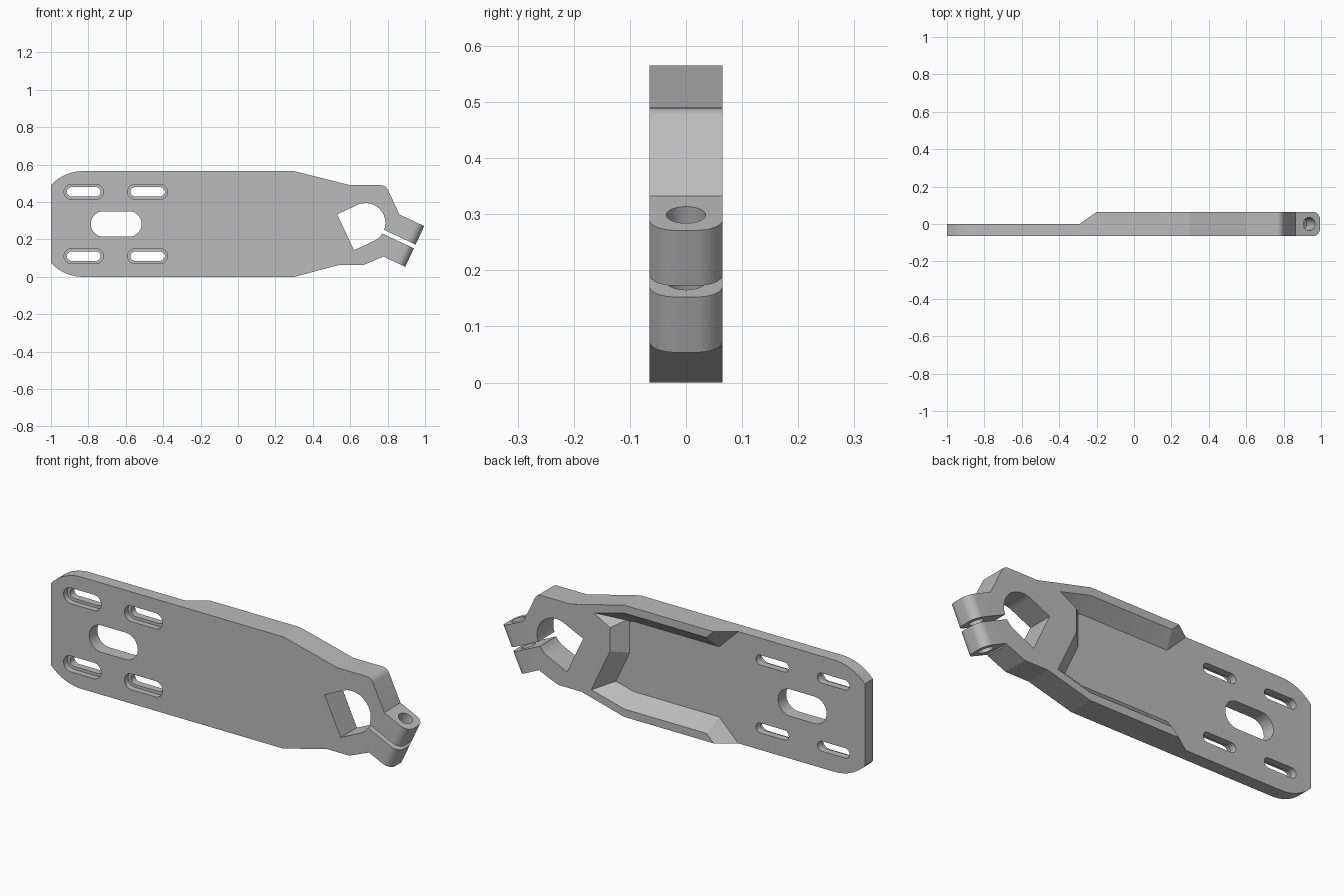
import bpy, bmesh, math
from mathutils import Vector, Matrix

cube = bpy.data.objects.get("Cube")
if cube:
    bpy.data.objects.remove(cube)

HALF = 0.065      # half the thickness
MID = 0.2825      # height of the long axis
TILT = math.radians(25)

metal = bpy.data.materials.new("plain_grey")
metal.use_nodes = True
metal.diffuse_color = (0.5, 0.5, 0.5, 1)
metal.node_tree.nodes["Principled BSDF"].inputs["Base Color"].default_value = (0.5, 0.5, 0.5, 1)


def loft(name, loops, matrix=None):
    """Solid through several (points, depth) loops; points lie in x and z, depth is y."""
    bm = bmesh.new()
    rings = [[bm.verts.new((p[0], depth, p[1])) for p in pts] for pts, depth in loops]
    for a, b in zip(rings, rings[1:]):
        for i in range(len(a)):
            j = (i + 1) % len(a)
            bm.faces.new((a[i], a[j], b[j], b[i]))
    bm.faces.new(rings[0])
    bm.faces.new(rings[-1])
    if matrix:
        bm.transform(matrix)
    bmesh.ops.recalc_face_normals(bm, faces=bm.faces)
    mesh = bpy.data.meshes.new(name)
    bm.to_mesh(mesh)
    bm.free()
    mesh.materials.append(metal)
    ob = bpy.data.objects.new(name, mesh)
    bpy.context.collection.objects.link(ob)
    return ob


def combine(target, tool, operation):
    mod = target.modifiers.new(operation.lower(), 'BOOLEAN')
    mod.operation, mod.solver, mod.object = operation, 'EXACT', tool
    bpy.context.view_layer.objects.active = target
    bpy.ops.object.modifier_apply(modifier=mod.name)
    bpy.data.objects.remove(tool)


def arc(cx, cz, r, start, end, n=16):
    steps = [math.radians(start + (end - start) * i / n) for i in range(n + 1)]
    return [(cx + r * math.cos(a), cz + r * math.sin(a)) for a in steps]


def offset(pts, dist):
    """Grow an anticlockwise polygon by dist with mitred corners."""
    out = []
    for i, p in enumerate(pts):
        p = Vector(p)
        e1 = (p - Vector(pts[i - 1])).normalized()
        e2 = (Vector(pts[(i + 1) % len(pts)]) - p).normalized()
        n1, n2 = Vector((e1.y, -e1.x)), Vector((e2.y, -e2.x))
        out.append(p + (n1 + n2) * dist / (1 + n1.dot(n2)))
    return out


def tapered(name, pts, slope, levels):
    """Solid with 45 degree walls, where pts is the section at the back face."""
    return loft(name, [(offset(pts, slope * (y - HALF)), y) for y in levels])


def slot(x0, x1, z, r, y0, y1):
    pts = arc(x1, z, r, -90, 90) + arc(x0, z, r, 90, 270)
    return loft("slot_cutter", [(pts, y0), (pts, y1)])


# Arm outline, anticlockwise
outline = (arc(-0.83, 0.23, 0.23, 222.3, 270, 10)
           + [(0.3, 0), (0.54, 0.063), (0.67, 0.063), (0.77, 0.105), (0.865, 0.33)]
           + arc(0.764, 0.45, 0.04, 25, 90, 6)
           + [(0.6, 0.49), (0.3, 0.565)]
           + arc(-0.83, 0.335, 0.23, 90, 137.7, 10))
arm = loft("clamp_arm", [(outline, -HALF), (outline, HALF)])

# Rear pocket, leaving the two side ribs and the clamp boss standing
lower = [(-1.36, -1.16), (-0.16, 0.04), (0.3, 0.04), (0.66, 0.134)]
pocket = lower + [(x, 2 * MID - z) for x, z in reversed(lower)]
boss = [(0.38, 0.43), (0.38, 0.31), (0.567, -0.09), (1.2, -0.09), (1.2, 0.9)]
pocket_cutter = tapered("pocket_cutter", pocket, 1, (0, HALF + 0.02))
boss_core = tapered("boss_core", boss, -1, (-0.02, HALF + 0.03))
combine(pocket_cutter, boss_core, 'DIFFERENCE')
combine(arm, pocket_cutter, 'DIFFERENCE')

# Clamp lug in its own tilted frame: local x runs to the tip, y up, z across
c, s = math.cos(TILT), math.sin(TILT)
frame = Matrix(((c, s, 0, 0.945), (0, 0, 1, 0), (-s, c, 0, 0.1625), (0, 0, 0, 1)))
R = 0.045
plan = ([(-0.17, -HALF)] + arc(-R, R - HALF, R, -90, 0, 10)
        + arc(-R, HALF - R, R, 0, 90, 10) + [(-0.17, HALF)])
lug = loft("clamp_lug", [(plan, -0.12), (plan, 0.12)], frame)
combine(arm, lug, 'UNION')

# Keyed bore: square on one side, round on the other
cx, cz, r = 0.682, 0.288, 0.106
u, v = Vector((c, s)), Vector((-s, c))
centre = Vector((cx, cz))
bore = (arc(cx, cz, r, -65, 115, 32)
        + [centre - u * 0.118 + v * r, centre - u * 0.118 - v * r])
combine(arm, loft("bore_cutter", [(bore, -0.2), (bore, 0.2)]), 'DIFFERENCE')

# Clamping slit and bolt hole
slit = [(-0.27, -0.1), (0.05, -0.1), (0.05, 0.1), (-0.27, 0.1)]
combine(arm, loft("slit_cutter", [(slit, -0.011), (slit, 0.011)], frame), 'DIFFERENCE')
bolt = arc(-0.065, 0, 0.035, 0, 350, 35)
combine(arm, loft("bolt_cutter", [(bolt, -0.2), (bolt, 0.2)], frame), 'DIFFERENCE')

# Large central slot and four recessed mounting slots
combine(arm, slot(-0.719, -0.583, MID, 0.068, -0.2, 0.2), 'DIFFERENCE')
for x0, x1 in ((-0.89, -0.76), (-0.55, -0.416)):
    for side in (-1, 1):
        z = MID + side * 0.172
        combine(arm, slot(x0, x1, z, 0.025, -0.2, 0.2), 'DIFFERENCE')
        combine(arm, slot(x0, x1, z, 0.04, -0.2, -0.035), 'DIFFERENCE')

# Smooth the curved walls and keep machined edges crisp
bpy.ops.object.select_all(action='DESELECT')
arm.select_set(True)
bpy.context.view_layer.objects.active = arm
bpy.ops.object.shade_smooth_by_angle(angle=math.radians(13))
